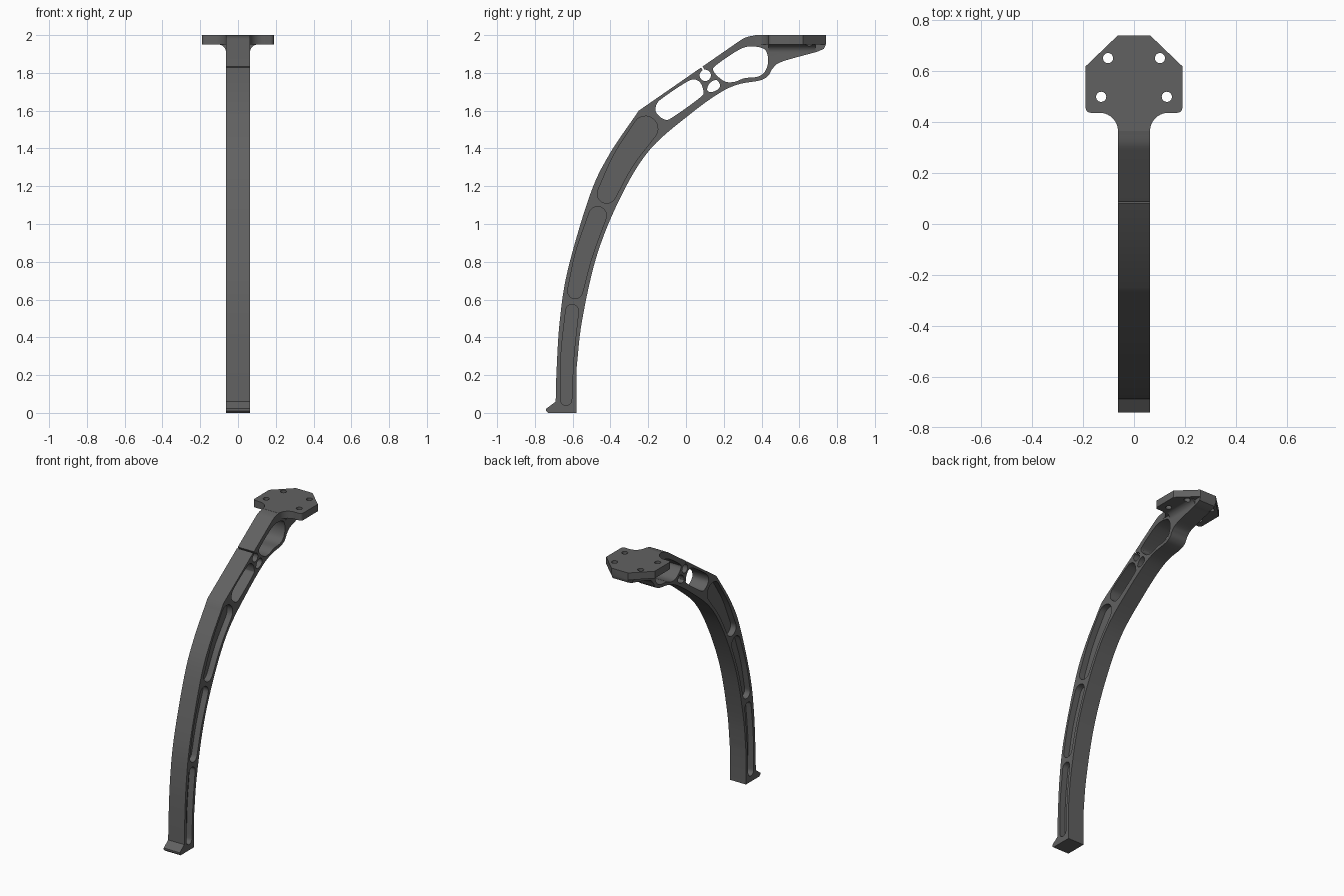
import bpy, bmesh
from math import sin, cos, pi, atan2
from mathutils import Vector

if "Cube" in bpy.data.objects:
    bpy.data.objects.remove(bpy.data.objects["Cube"])


def spline(pts, n=6, closed=False):
    """Catmull-Rom curve through 2D points."""
    p = [Vector(q) for q in pts]
    p = [p[-1]] + p + p[:2] if closed else [2 * p[0] - p[1]] + p + [2 * p[-1] - p[-2]]
    out = []
    for a, b, c, d in zip(p, p[1:], p[2:], p[3:]):
        for i in range(n):
            t = i / n
            out.append(0.5 * (2 * b + (c - a) * t + (2 * a - 5 * b + 4 * c - d) * t * t
                              + (3 * b - a - 3 * c + d) * t ** 3))
    return out if closed else out + [p[-2]]


def arc(cx, cy, r, a0, a1, n=8):
    return [(cx + r * cos(a0 + (a1 - a0) * i / n), cy + r * sin(a0 + (a1 - a0) * i / n))
            for i in range(n + 1)]


def circle(cx, cy, r, n=24):
    return arc(cx, cy, r, 0, 2 * pi, n)[:-1]


def prism(name, pts, axis, lo, hi):
    """Extrude a closed 2D outline along an axis."""
    place = {'x': lambda u, v, w: (w, u, v), 'y': lambda u, v, w: (u, w, v),
             'z': lambda u, v, w: (u, v, w)}[axis]
    bm = bmesh.new()
    ends = [[bm.verts.new(place(p[0], p[1], w)) for p in pts] for w in (lo, hi)]
    for ring in ends:
        bm.faces.new(ring)
    n = len(pts)
    for i in range(n):
        j = (i + 1) % n
        bm.faces.new((ends[0][i], ends[0][j], ends[1][j], ends[1][i]))
    bmesh.ops.recalc_face_normals(bm, faces=bm.faces)
    me = bpy.data.meshes.new(name)
    bm.to_mesh(me)
    bm.free()
    ob = bpy.data.objects.new(name, me)
    bpy.context.collection.objects.link(ob)
    return ob


def combine(base, other, op):
    other.hide_render = True
    m = base.modifiers.new(op, 'BOOLEAN')
    m.operation, m.solver, m.object = op, 'EXACT', other
    bpy.context.view_layer.objects.active = base
    bpy.ops.object.modifier_apply(modifier=m.name)
    bpy.data.objects.remove(other)


def pocket(centres, widths):
    """Curved slot with round ends and varying half-width."""
    c = spline(centres, 8)
    w = [v.y for v in spline([(i, r) for i, r in enumerate(widths)], 8)]
    left, right = [], []
    for i, p in enumerate(c):
        d = (c[min(i + 1, len(c) - 1)] - c[max(i - 1, 0)]).normalized()
        s = Vector((d.y, -d.x)) * w[i]
        right.append(p + s)
        left.append(p - s)

    def cap(p, q, r):
        a = atan2(q.y - p.y, q.x - p.x)
        return arc(p.x, p.y, r, a, a + pi, 12)[1:-1]
    return right + cap(c[-1], right[-1], w[-1]) + left[::-1] + cap(c[0], left[0], w[0])


W = 0.063

# Curved arm with toe and the rib under the plate
outer = spline([(-0.69, 0.06), (-0.685, 0.23), (-0.668, 0.49), (-0.625, 0.76),
                (-0.508, 1.155), (-0.405, 1.37), (-0.25, 1.60)], 7)
top = spline([(0.27, 1.96), (0.315, 1.987), (0.37, 2.0)], 5)
inner = spline([(0.695, 1.912), (0.51, 1.86), (0.46, 1.825), (0.435, 1.785), (0.39, 1.76),
                (0.28, 1.74), (0.18, 1.695), (0.02, 1.58), (-0.19, 1.395), (-0.34, 1.155),
                (-0.47, 0.84), (-0.55, 0.49), (-0.58, 0.23)], 6)
profile = ([(-0.58, 0), (-0.73, 0), (-0.74, 0.01), (-0.74, 0.022)] + outer + top
           + [(0.74, 2.0), (0.74, 1.95), (0.73, 1.927)] + inner)
arm = prism("bracket_arm", profile, 'x', -W, W)

# Mounting plate, with fillets running into the arm
half = ([(0.065, 0.74), (0.19, 0.62)] + arc(0.17, 0.457, 0.02, 0, -pi / 2, 5)
        + arc(0.135, 0.365, 0.072, pi / 2, pi, 10))
plate = prism("mounting_plate", half + [(-x, y) for x, y in reversed(half)], 'z', 1.95, 2.0)
combine(arm, plate, 'UNION')

# Fillet between rib and plate underside
for s in (1, -1):
    sec = [(0.05, 1.908)] + arc(W + 0.042, 1.908, 0.042, pi, pi / 2, 8) + [(0.105, 1.96), (0.05, 1.96)]
    combine(arm, prism("rib_fillet", [(s * x, z) for x, z in sec], 'y', 0.438, 0.685), 'UNION')

# Openings right through the arm
big = spline([(0.145, 1.81), (0.165, 1.845), (0.28, 1.922), (0.345, 1.94), (0.415, 1.925),
              (0.435, 1.87), (0.42, 1.81), (0.38, 1.78), (0.31, 1.772), (0.255, 1.752),
              (0.20, 1.757)], 5, True)
slot = spline([(-0.158, 1.59), (-0.155, 1.635), (-0.12, 1.67), (0.0, 1.75), (0.045, 1.765),
               (0.078, 1.745), (0.092, 1.70), (0.075, 1.67), (-0.06, 1.572), (-0.11, 1.552)],
              5, True)
small = spline([(0.112, 1.71), (0.135, 1.698), (0.172, 1.715), (0.18, 1.738), (0.16, 1.763),
                (0.125, 1.745)], 4, True)
slit = [(0.101, 1.792), (0.066, 1.852), (0.074, 1.857), (0.109, 1.797)]
for outline in (big, slot, small, circle(0.102, 1.787, 0.03), slit):
    combine(arm, prism("opening", outline, 'x', -0.3, 0.3), 'DIFFERENCE')

# Long side pockets, leaving a central web
pockets = [
    pocket([(-0.635, 0.07), (-0.628, 0.30), (-0.603, 0.54)], [0.03, 0.034, 0.034]),
    pocket([(-0.587, 0.645), (-0.54, 0.84), (-0.468, 1.045)], [0.04, 0.045, 0.047]),
    pocket([(-0.42, 1.16), (-0.33, 1.34), (-0.215, 1.505)], [0.05, 0.058, 0.066]),
]
for outline in pockets:
    for lo, hi in ((0.02, 0.2), (-0.2, -0.02)):
        combine(arm, prism("pocket", outline, 'x', lo, hi), 'DIFFERENCE')

# Bolt holes
for x, y in ((0.102, 0.652), (0.129, 0.50)):
    for s in (1, -1):
        combine(arm, prism("bolt_hole", circle(s * x, y, 0.02), 'z', 1.85, 2.1), 'DIFFERENCE')

bpy.ops.object.select_all(action='DESELECT')
arm.select_set(True)
bpy.context.view_layer.objects.active = arm
bpy.ops.object.shade_smooth_by_angle(angle=0.5)

# Dark grey finish
mat = bpy.data.materials.new("dark_grey")
mat.diffuse_color = (0.12, 0.12, 0.12, 1)
mat.use_nodes = True
mat.node_tree.nodes["Principled BSDF"].inputs["Base Color"].default_value = mat.diffuse_color
arm.data.materials.clear()
arm.data.materials.append(mat)
